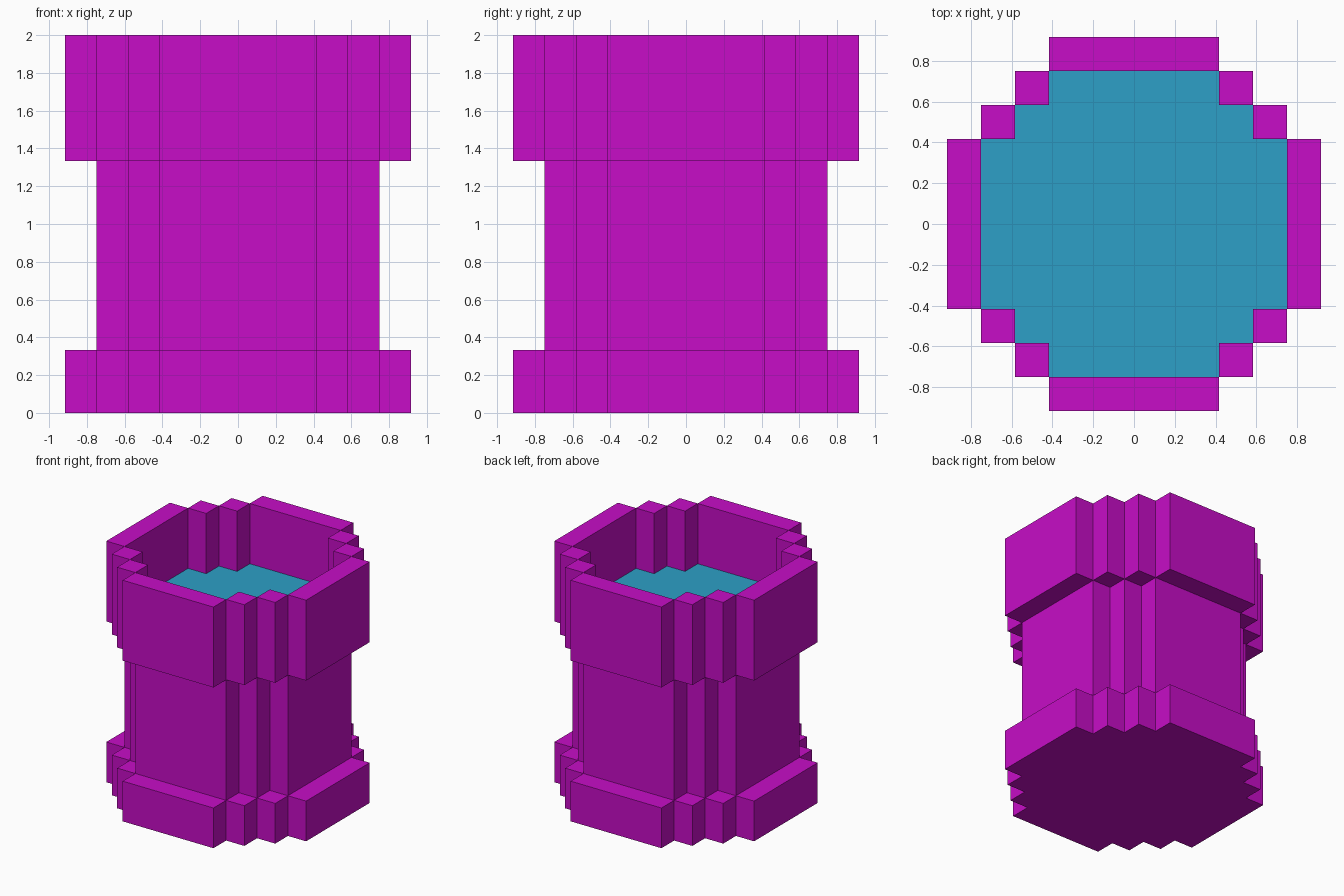
import bpy
import bmesh

if "Cube" in bpy.data.objects:
    bpy.data.objects.remove(bpy.data.objects["Cube"], do_unlink=True)

U = 1 / 6  # block size


def make_material(name, rgb):
    mat = bpy.data.materials.new(name)
    mat.use_nodes = True
    mat.diffuse_color = (*rgb, 1)
    mat.node_tree.nodes["Principled BSDF"].inputs["Base Color"].default_value = (*rgb, 1)
    return mat


def stepped_outline(steps):
    """Stepped round outline: one corner staircase turned four times."""
    corner = []
    x, y = 2.5 + steps, 2.5
    for i in range(steps):
        corner += [(x - i, y + i), (x - i - 1, y + i)]
    corner.append((y, x))
    points = []
    for _ in range(4):
        points += corner
        corner = [(-b, a) for a, b in corner]
    return points


def add_prism(bm, outline, z0, z1):
    base = bm.faces.new([bm.verts.new((a * U, b * U, z0 * U)) for a, b in outline])
    base.normal_update()
    top = bmesh.ops.extrude_face_region(bm, geom=[base], use_keep_orig=True)["geom"]
    for v in top:
        if isinstance(v, bmesh.types.BMVert):
            v.co.z = z1 * U


def make_object(name, outlines, z0, z1, mat):
    bm = bmesh.new()
    for outline in outlines:
        add_prism(bm, outline, z0, z1)
    bmesh.ops.recalc_face_normals(bm, faces=bm.faces)
    mesh = bpy.data.meshes.new(name)
    bm.to_mesh(mesh)
    bm.free()
    mesh.materials.append(mat)
    obj = bpy.data.objects.new(name, mesh)
    bpy.context.collection.objects.link(obj)


def block(x0, x1, y0, y1):
    return [(x0, y0), (x1, y0), (x1, y1), (x0, y1)]


magenta = make_material("magenta", (0.57, 0.004, 0.57))
blue = make_material("water blue", (0.026, 0.35, 0.57))

outer = stepped_outline(3)
inner = stepped_outline(2)

# Solid foot, narrower body and the water inside the rim
make_object("foot", [outer], 0, 2, magenta)
make_object("body", [inner], 2, 8, magenta)
make_object("water", [inner], 8, 9, blue)

# Rim wall: a long bar and two corner blocks on each of four sides
rim = []
side = [block(4.5, 5.5, -2.5, 2.5), block(3.5, 4.5, 2.5, 3.5), block(2.5, 3.5, 3.5, 4.5)]
for _ in range(4):
    rim += side
    side = [[(-b, a) for a, b in outline] for outline in side]
make_object("rim", rim, 8, 12, magenta)
